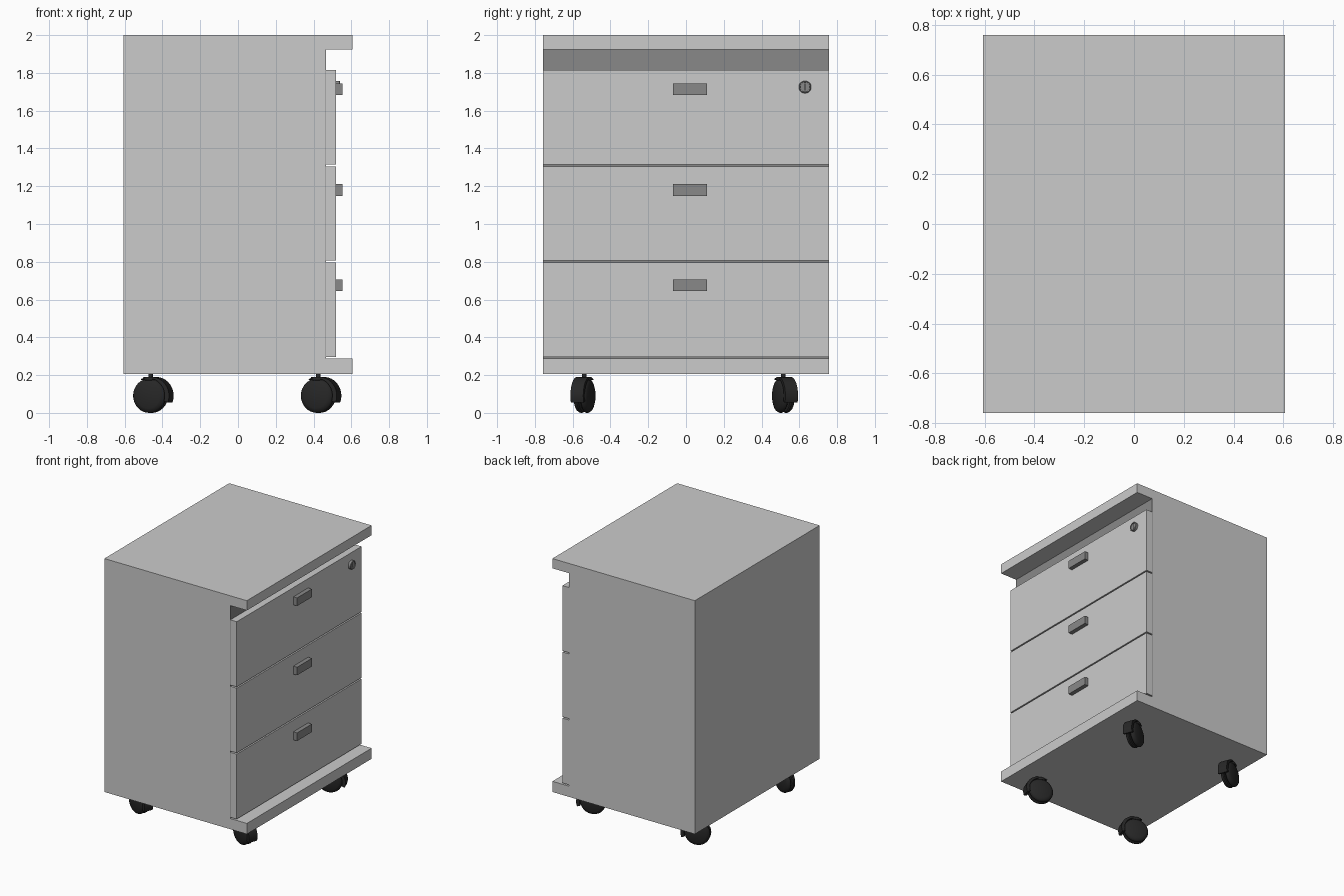
import bpy, bmesh
from math import radians, cos, sin, pi
from mathutils import Matrix, Vector

if "Cube" in bpy.data.objects:
    bpy.data.objects.remove(bpy.data.objects["Cube"])

HX, HY = 0.606, 0.758   # half depth and half width
FACE = 0.52             # x of the drawer faces


def material(name, v):
    m = bpy.data.materials.new(name)
    m.diffuse_color = (v, v, v, 1)
    m.use_nodes = True
    m.node_tree.nodes["Principled BSDF"].inputs["Base Color"].default_value = m.diffuse_color
    return m


dark = material("dark_grey", 0.25)
black = material("black_plastic", 0.02)


def to_mesh(name, bm, mat=None, smooth=None):
    bmesh.ops.recalc_face_normals(bm, faces=bm.faces)
    me = bpy.data.meshes.new(name)
    bm.to_mesh(me)
    bm.free()
    if mat:
        me.materials.append(mat)
    if smooth:
        me.shade_smooth()
        me.set_sharp_from_angle(angle=radians(smooth))
    return me


def place(name, me, loc=(0, 0, 0), turn=0):
    ob = bpy.data.objects.new(name, me)
    ob.location = loc
    ob.rotation_euler.z = turn
    bpy.context.collection.objects.link(ob)
    return ob


def box(name, x, y, z, mat=None):
    lo, hi = Vector((x[0], y[0], z[0])), Vector((x[1], y[1], z[1]))
    bm = bmesh.new()
    bmesh.ops.create_cube(bm, size=1, matrix=Matrix.Translation((lo + hi) / 2)
                          @ Matrix.Diagonal((*(hi - lo), 1)))
    return place(name, to_mesh(name, bm, mat))


def lathe(bm, profile, center, axis, steps=32):
    """Spin (radius, offset) pairs around an axis through center."""
    axis, c = Vector(axis), Vector(center)
    side = axis.orthogonal().normalized()
    vs = [bm.verts.new(c + side * r + axis * h) for r, h in profile]
    es = [bm.edges.new(p) for p in zip(vs, vs[1:])]
    bmesh.ops.spin(bm, geom=vs + es, cent=c, axis=axis, angle=2 * pi,
                   steps=steps, use_merge=True)
    bmesh.ops.remove_doubles(bm, verts=bm.verts, dist=1e-5)


# Carcass
side = (-HY, HY)
box("top_panel", (-HX, HX), side, (1.925, 2.0))
box("base_panel", (-HX, HX), side, (0.205, 0.287))
box("cabinet_body", (-HX, 0.463), side, (0.287, 1.925))
box("recess_panel", (0.463, 0.466), side, (0.287, 1.925), dark)

# Drawers and handles
for i, (z0, z1, hz) in enumerate([(0.297, 0.796, 0.675), (0.806, 1.304, 1.18),
                                  (1.314, 1.815, 1.713)]):
    box(f"drawer_front_{i + 1}", (0.466, FACE), side, (z0, z1))
    box(f"handle_{i + 1}", (FACE, 0.552), (-0.07, 0.11), (hz - 0.031, hz + 0.031), dark)

# Lock with raised rim and key slot
bm = bmesh.new()
lathe(bm, [(0.033, 0), (0.033, 0.017), (0.030, 0.02), (0.026, 0.02), (0.025, 0.015), (0, 0.015)],
      (FACE, 0.63, 1.725), (1, 0, 0))
place("lock_cylinder", to_mesh("lock_cylinder", bm, dark, 30))
box("key_slot", (FACE, 0.536), (0.627, 0.633), (1.706, 1.744), black)

# Caster meshes: twin wheels, curved hood, swivel stem
R = 0.091
bm = bmesh.new()
for s in (1, -1):
    lathe(bm, [(0, 0.006), (0.084, 0.006), (R, 0.012), (R, 0.02), (0.084, 0.031),
               (0.066, 0.039), (0, 0.043)], (0, 0, R), (0, s, 0))
lathe(bm, [(0, -0.01), (0.02, -0.01), (0.02, 0.01), (0, 0.01)], (0, 0, R), (0, 1, 0), 16)
wheels = to_mesh("caster_wheels", bm, black, 40)

bm = bmesh.new()
N = 16
arc = [radians(-18 + 133 * i / N) for i in range(N + 1)]
outer = [(0.097 + 0.020 * max(0, cos(a)), a) for a in arc]
inner = [(0.0925, a) for a in reversed(arc)]
face = bm.faces.new([bm.verts.new((r * cos(a), -0.036, R + r * sin(a))) for r, a in outer + inner])
ext = bmesh.ops.extrude_face_region(bm, geom=[face], use_keep_orig=True)
bmesh.ops.translate(bm, vec=(0, 0.072, 0),
                    verts=[v for v in ext["geom"] if isinstance(v, bmesh.types.BMVert)])
hood = to_mesh("caster_hood", bm, black, 40)

bm = bmesh.new()
lathe(bm, [(0, 0.172), (0.036, 0.172), (0.04, 0.178), (0.04, 0.186), (0.036, 0.191),
           (0.012, 0.191), (0.012, 0.207), (0, 0.207)], (0, 0, 0), (0, 0, 1), 24)
stem = to_mesh("caster_stem", bm, black, 40)

# Four casters, swivelled outwards
for fx, x in (("front", 0.425), ("back", -0.463)):
    for sy, y, turn in (("left", -0.538, -20), ("right", 0.516, 22)):
        for part, me in (("wheels", wheels), ("hood", hood), ("stem", stem)):
            place(f"{fx}_{sy}_caster_{part}", me, (x, y, 0), radians(turn))
